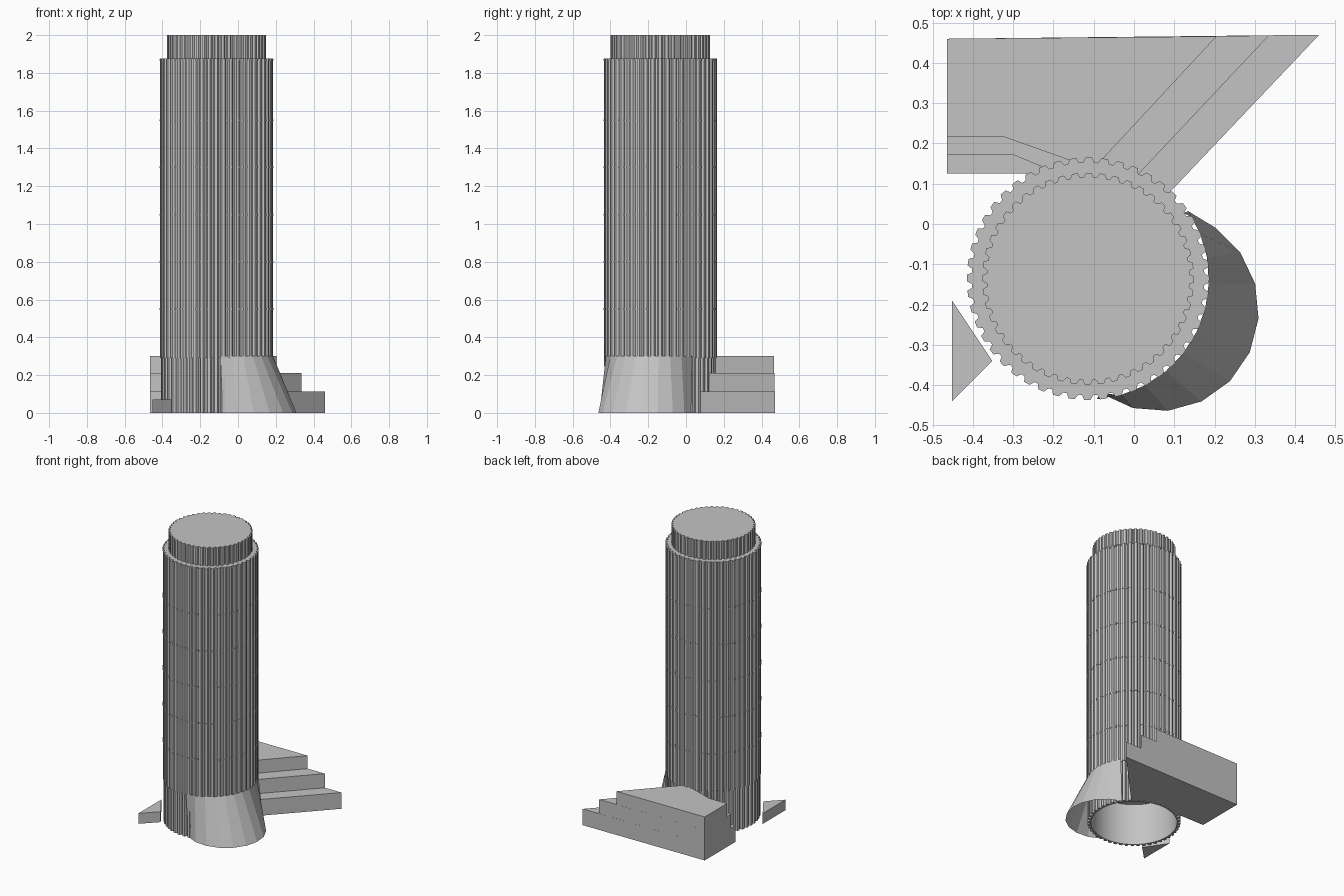
import bpy, bmesh
from math import sin, cos, radians, atan2, pi

if "Cube" in bpy.data.objects:
    bpy.data.objects.remove(bpy.data.objects["Cube"], do_unlink=True)

CX, CY = -0.114, -0.136      # tower axis
FLUTES = 48

concrete = bpy.data.materials.new("concrete_grey")
concrete.use_nodes = True
GREY = (0.55, 0.55, 0.55, 1)
concrete.diffuse_color = GREY
concrete.node_tree.nodes["Principled BSDF"].inputs["Base Color"].default_value = GREY


def finish(name, bm):
    mesh = bpy.data.meshes.new(name)
    bm.to_mesh(mesh)
    bm.free()
    mesh.materials.append(concrete)
    obj = bpy.data.objects.new(name, mesh)
    bpy.context.collection.objects.link(obj)
    return obj


def around(radius, angle):
    return CX + radius * cos(angle), CY + radius * sin(angle)


def bridge(bm, low, high, closed=True):
    count = len(low)
    for i in range(count if closed else count - 1):
        j = (i + 1) % count
        bm.faces.new((low[i], low[j], high[j], high[i]))


def ring(bm, points, z):
    return [bm.verts.new((x, y, z)) for x, y in points]


def prism(name, points, z0, z1, bottom=True, top=True):
    bm = bmesh.new()
    low, high = ring(bm, points, z0), ring(bm, points, z1)
    bridge(bm, low, high)
    if bottom:
        bm.faces.new(low[::-1])
    if top:
        bm.faces.new(high)
    bmesh.ops.recalc_face_normals(bm, faces=bm.faces)
    return finish(name, bm)


def fluted(outer, inner):
    """Circle of flat ribs with narrower recesses between them."""
    step = 2 * pi / FLUTES
    points = []
    for i in range(FLUTES):
        for offset, radius in ((-0.25, outer), (0.15, outer), (0.35, inner), (0.6, inner)):
            points.append(around(radius, (i + offset) * step))
    return points


# Tower: main shaft, recessed crown and ribbed foot
prism("main_shaft", fluted(0.299, 0.287), 0.29, 1.875)
prism("crown", fluted(0.263, 0.252), 1.875, 2.0, bottom=False)

bm = bmesh.new()
foot = fluted(0.294, 0.278)
lining = [around(0.272, 2 * pi * i / len(foot)) for i in range(len(foot))]
outer_low, outer_high = ring(bm, foot, 0), ring(bm, foot, 0.29)
inner_low, inner_high = ring(bm, lining, 0), ring(bm, lining, 0.29)
bridge(bm, outer_low, outer_high)
bridge(bm, inner_high, inner_low)
bridge(bm, inner_low, outer_low)
finish("ribbed_foot", bm)

# Thin floor bands around the shaft
for level in (0.55, 0.8, 1.05, 1.3, 1.55, 1.869):
    prism("floor_band", fluted(0.301, 0.289), level - 0.004, level + 0.004)

# Flared entrance skirt, open underneath
bm = bmesh.new()
low, high = [], []
for i in range(11):
    a = radians(75.5 - 20 * i)
    low.append(bm.verts.new((0.06 + 0.25 * cos(a), -0.215 + 0.25 * sin(a), 0)))
    high.append(bm.verts.new((*around(0.3, radians(34 - 12 * i)), 0.3)))
bridge(bm, high, low, closed=False)
finish("entrance_skirt", bm)


# Stepped podium wrapping the back of the tower
def podium_tier(name, tip, left_y, bend_x, right_end, left_end, z0, z1):
    start = atan2(left_end[1] - CY, left_end[0] - CX)
    end = atan2(right_end[1] - CY, right_end[0] - CX)
    arc = [around(0.284, start + (end - start) * i / 8) for i in range(9)]
    outline = [(-0.465, 0.46), (-0.465, left_y), (bend_x, left_y)]
    prism(name, outline + arc + [tip], z0, z1)


podium_tier("podium_lower", (0.46, 0.47), 0.125, -0.27, (0.09, 0.08), (-0.25, 0.12), 0, 0.112)
podium_tier("podium_middle", (0.335, 0.468), 0.172, -0.30, (0.015, 0.135), (-0.21, 0.145), 0.112, 0.21)
podium_tier("podium_upper", (0.205, 0.466), 0.217, -0.325, (-0.09, 0.16), (-0.13, 0.162), 0.21, 0.3)

# Low triangular planter beside the tower
prism("corner_planter", [(-0.452, -0.19), (-0.452, -0.44), (-0.352, -0.34)], 0, 0.072)
